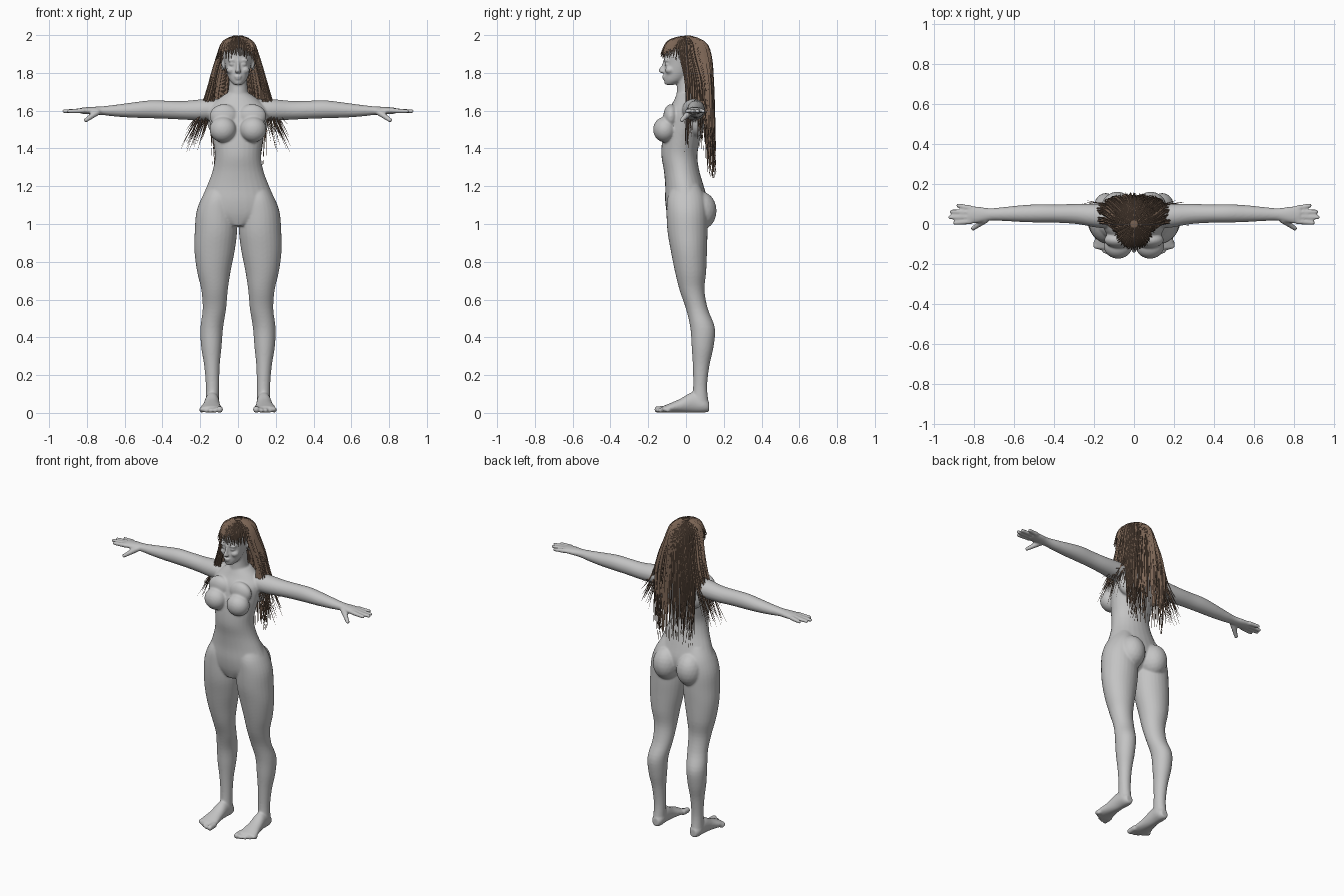
import bpy, bmesh, math, random
from mathutils import Matrix, Vector

random.seed(4)
cube = bpy.data.objects.get("Cube")
if cube:
    bpy.data.objects.remove(cube)


def material(name, colour):
    mat = bpy.data.materials.new(name)
    mat.use_nodes = True
    mat.diffuse_color = colour
    mat.node_tree.nodes["Principled BSDF"].inputs["Base Color"].default_value = colour
    return mat


skin = material("plain grey", (0.55, 0.55, 0.55, 1))
brown = material("hair brown", (0.2, 0.13, 0.09, 1))


def ball(bm, centre, radii):
    matrix = Matrix.Translation(centre) @ Matrix.Diagonal((*radii, 1))
    bmesh.ops.create_icosphere(bm, subdivisions=3, radius=1, matrix=matrix)


def digit(bm, start, end, r_start, r_end, steps=9):
    # A rounded finger or toe made of overlapping balls
    for i in range(steps):
        t = i / (steps - 1)
        r = r_start + (r_end - r_start) * t
        ball(bm, Vector(start).lerp(Vector(end), t), (r, r, r))


def eased(rows, n=4):
    # Smooth interpolation through the section rows
    out, last = [], len(rows) - 1
    for i in range(last):
        a, b, c, d = (rows[min(max(i + k, 0), last)] for k in (-1, 0, 1, 2))
        for j in range(n):
            t = j / n
            out.append([q + 0.5 * t * (r - p + t * (2 * p - 5 * q + 4 * r - s + t * (3 * (q - r) + s - p)))
                        for p, q, r, s in zip(a, b, c, d)])
    return out + [list(rows[last])]


def loft(bm, axis, rows, sides=28):
    # Each row: position on the axis, then centre and radius on the other two
    u, v = [k for k in range(3) if k != axis]
    rings = []
    for pos, cu, ru, cv, rv in eased(rows):
        ring = []
        for k in range(sides):
            a = math.tau * k / sides
            co = [0, 0, 0]
            co[axis], co[u], co[v] = pos, cu + ru * math.cos(a), cv + rv * math.sin(a)
            ring.append(bm.verts.new(co))
        rings.append(ring)
    for lower, upper in zip(rings, rings[1:]):
        for k in range(sides):
            m = (k + 1) % sides
            bm.faces.new((lower[k], lower[m], upper[m], upper[k]))
    bm.faces.new(rings[0][::-1])
    bm.faces.new(rings[-1])


def finish(obj, mat):
    obj.data.materials.append(mat)
    bpy.ops.object.select_all(action='DESELECT')
    obj.select_set(True)
    bpy.context.view_layer.objects.active = obj
    bpy.ops.object.convert(target='MESH')
    bpy.ops.object.shade_smooth_by_angle(angle=math.radians(50))


def add_object(name, data):
    obj = bpy.data.objects.new(name, data)
    bpy.context.collection.objects.link(obj)
    return obj


bm = bmesh.new()

# Leg
loft(bm, 2, [
    (0.05, .136, .036, .075, .045), (0.14, .135, .035, .075, .037),
    (0.25, .138, .041, .08, .044), (0.35, .141, .054, .088, .058),
    (0.45, .139, .060, .088, .065), (0.55, .125, .062, .058, .058),
    (0.65, .124, .070, .032, .066), (0.75, .128, .089, .024, .083),
    (0.86, .124, .107, .015, .096), (0.96, .117, .112, .008, .106),
    (1.06, .115, .106, .005, .108), (1.14, .107, .085, .002, .10),
    (1.21, .09, .06, 0, .07)])

# Foot and toes
loft(bm, 1, [
    (.122, .135, .022, .033, .026), (.095, .135, .036, .042, .041),
    (.035, .137, .038, .055, .054), (-.03, .14, .045, .038, .037),
    (-.09, .143, .057, .025, .024), (-.125, .142, .054, .018, .017)])
for i in range(5):
    x, r = .1 + .023 * i, .013
    tip = -.15 + .007 * i * i / 2
    if i == 0:
        x, r = .097, .018
    digit(bm, (x, -.11, .02), (x, tip, r), r, r, 5)

# Arm and palm
loft(bm, 0, [
    (.07, .035, .055, 1.61, .05), (.17, .04, .06, 1.605, .057),
    (.28, .05, .051, 1.602, .05), (.38, .052, .046, 1.605, .048),
    (.47, .053, .046, 1.607, .047), (.56, .052, .042, 1.603, .04),
    (.65, .05, .035, 1.60, .031), (.72, .048, .031, 1.60, .023),
    (.78, .046, .041, 1.60, .02), (.83, .046, .045, 1.60, .016)])

# Fingers and thumb
for base, tip, reach in ((.012, .005, .905), (.035, .033, .93), (.058, .062, .922), (.081, .092, .89)):
    digit(bm, (.82, base, 1.60), (reach - .01, tip, 1.597), .014, .011, 12)
digit(bm, (.745, .02, 1.592), (.805, -.022, 1.55), .018, .012)

# Hip, chest and shoulder volumes
ball(bm, (.084, .072, 1.07), (.083, .09, .105))
ball(bm, (.08, -.112, 1.5), (.071, .062, .068))
ball(bm, (.075, -.08, 1.57), (.075, .04, .065))
ball(bm, (.09, .055, 1.55), (.075, .045, .09))
ball(bm, (.13, .035, 1.6), (.06, .055, .06))

# Paired face volumes and ear
ball(bm, (.036, -.085, 1.815), (.026, .026, .022))
ball(bm, (.03, -.101, 1.867), (.026, .016, .009))
ball(bm, (.031, -.1, 1.846), (.017, .015, .009))
ball(bm, (.009, -.125, 1.807), (.009, .011, .008))
ball(bm, (.08, .005, 1.84), (.01, .02, .032))

bmesh.ops.mirror(bm, geom=bm.verts[:] + bm.edges[:] + bm.faces[:],
                 matrix=Matrix.Identity(4), merge_dist=1e-7, axis='X')

# Torso
loft(bm, 2, [
    (0.99, 0, .05, -.02, .06), (1.05, 0, .19, 0, .10),
    (1.12, 0, .196, .002, .112), (1.2, 0, .165, -.008, .102),
    (1.28, 0, .135, -.023, .094), (1.36, 0, .122, -.035, .095),
    (1.44, 0, .132, -.027, .1), (1.52, 0, .147, -.012, .102),
    (1.6, 0, .155, .005, .098), (1.65, 0, .118, .016, .082),
    (1.69, 0, .066, .018, .066)])

# Neck
loft(bm, 2, [
    (1.62, 0, .08, .02, .07), (1.68, 0, .058, .012, .062),
    (1.74, 0, .049, .008, .056), (1.82, 0, .05, .005, .056)])

# Skull, jaw and face
ball(bm, (0, .005, 1.885), (.08, .11, .1))
loft(bm, 2, [
    (1.737, 0, .022, -.084, .026), (1.76, 0, .044, -.062, .054),
    (1.80, 0, .06, -.043, .072), (1.85, 0, .07, -.033, .079),
    (1.9, 0, .076, -.022, .094), (1.94, 0, .06, -.015, .08)])
loft(bm, 2, [
    (1.798, 0, .008, -.118, .013), (1.812, 0, .011, -.128, .02),
    (1.84, 0, .008, -.116, .014), (1.872, 0, .009, -.107, .012)], 12)
ball(bm, (0, -.112, 1.782), (.021, .016, .007))
ball(bm, (0, -.11, 1.77), (.018, .016, .007))
ball(bm, (0, -.1, 1.75), (.02, .016, .014))

bmesh.ops.recalc_face_normals(bm, faces=bm.faces[:])
mesh = bpy.data.meshes.new("body")
bm.to_mesh(mesh)
bm.free()
body = add_object("body", mesh)
blend = body.modifiers.new("blend", 'REMESH')
blend.mode = 'VOXEL'
blend.voxel_size = 0.0055
blend.use_smooth_shade = True
relax = body.modifiers.new("relax", 'SMOOTH')
relax.factor = 0.5
relax.iterations = 9
finish(body, skin)

# Hair cap, open over the face and neck
bm = bmesh.new()
bmesh.ops.create_uvsphere(bm, u_segments=40, v_segments=24, radius=1,
                          matrix=Matrix.Translation((0, .012, 1.885)) @ Matrix.Diagonal((.098, .12, .108, 1)))
open_part = [v for v in bm.verts if v.co.z < 1.8 or (v.co.y < -.03 and v.co.z < 1.925)]
bmesh.ops.delete(bm, geom=open_part, context='VERTS')
mesh = bpy.data.meshes.new("hair_cap")
bm.to_mesh(mesh)
bm.free()
finish(add_object("hair_cap", mesh), brown)


def new_hair(name):
    curve = bpy.data.curves.new(name, 'CURVE')
    curve.dimensions = '3D'
    curve.bevel_depth = 0.0075
    curve.bevel_resolution = 0
    curve.resolution_u = 3
    curve.use_fill_caps = True
    return curve


def strand(curve, points, thick=1.0):
    spline = curve.splines.new('NURBS')
    spline.points.add(len(points) - 1)
    for i, (pt, co) in enumerate(zip(spline.points, points)):
        pt.co = (*co, 1)
        pt.radius = thick * (1 - (i / (len(points) - 1)) ** 3 * 0.93)
    spline.order_u = 3
    spline.use_endpoint_u = True


# Long strands down the back and sides
long_hair = new_hair("long_hair")
for i in range(300):
    a = math.radians(random.uniform(-112, 112))
    s, c = math.sin(a), math.cos(a)
    flat = math.sqrt(c) if c > 0 else c * 0.5
    layer = random.uniform(.86, 1)
    side = abs(s) > .9
    tip_z = random.uniform(1.38, 1.62) if side else random.uniform(1.24, 1.45)
    spread = random.uniform(.19, .31) - (tip_z - 1.38) * .25 if side else random.uniform(.12, .175)
    shoulder = .12 + .42 * (spread - .12) if side else .17
    strand(long_hair, [
        (.02 * s, .02 * c, 1.99),
        (.08 * s, .01 + .09 * c, 1.975),
        (.108 * s * layer, .012 + .122 * c, 1.89),
        (.15 * s * layer, .022 + .122 * flat * layer, 1.76),
        ((shoulder + .015) * s * layer, .022 + .13 * flat * layer, 1.6),
        (spread * s, .03 + .12 * flat + random.uniform(-.015, .01), tip_z)],
        random.uniform(.6, 1.1))
finish(add_object("long_hair", long_hair), brown)

# Short fringe over the forehead
fringe = new_hair("fringe")
for i in range(46):
    a = math.radians(100 + 160 * (i + random.random()) / 46)
    s, c = math.sin(a), math.cos(a)
    drop = random.uniform(1.885, 1.91) - .03 * abs(s)
    strand(fringe, [
        (.02 * s, .02 * c, 1.988), (.07 * s, .085 * c, 1.978),
        (.098 * s, .118 * c, 1.935),
        (.102 * s + random.uniform(-.012, .012), .134 * c, drop)], random.uniform(.7, 1.1))
finish(add_object("fringe", fringe), brown)
